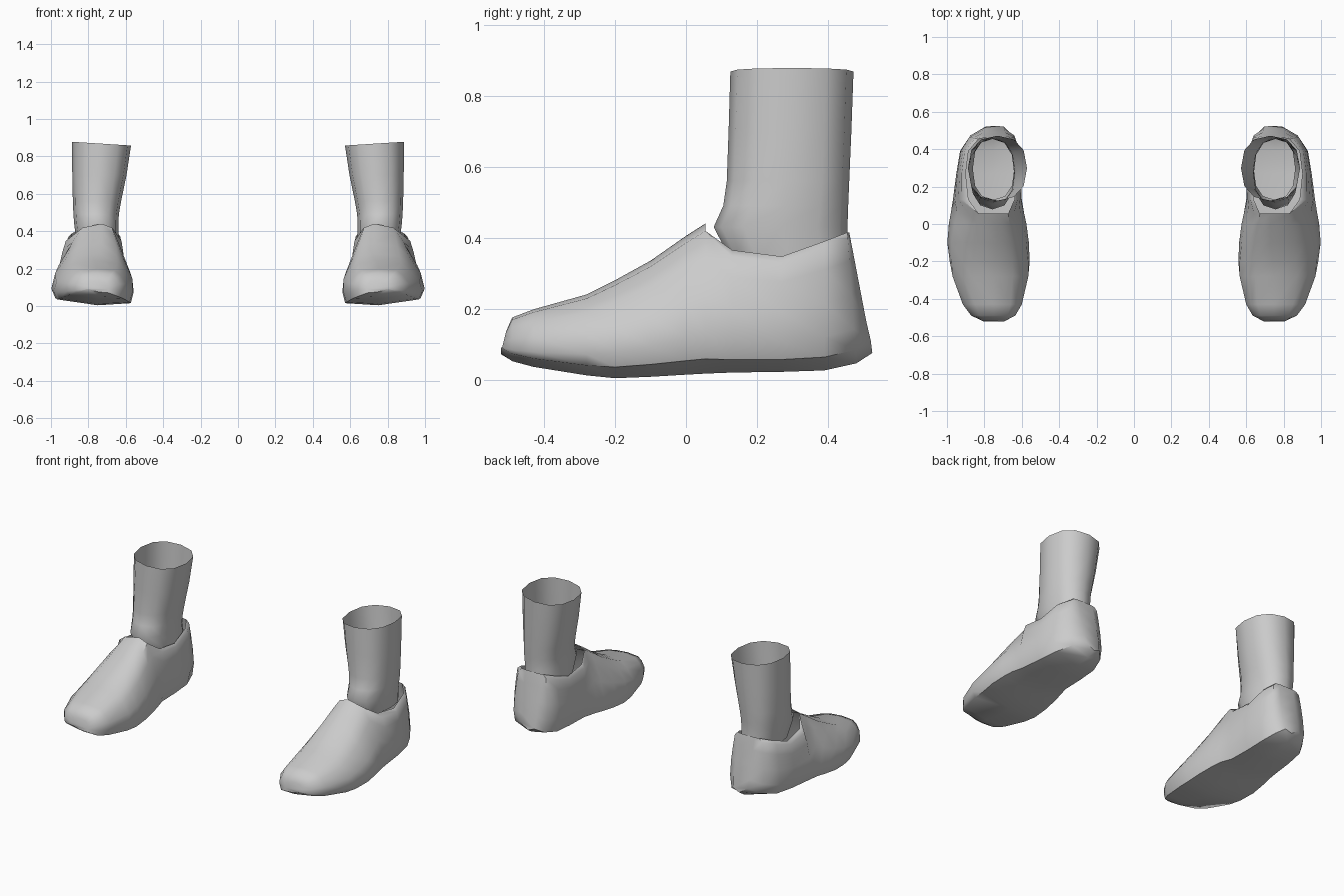
import bpy, bmesh, math

if "Cube" in bpy.data.objects:
    bpy.data.objects.remove(bpy.data.objects["Cube"])

grey = bpy.data.materials.new("plain grey")
grey.diffuse_color = (0.6, 0.6, 0.6, 1)
grey.use_nodes = True
grey.node_tree.nodes["Principled BSDF"].inputs["Base Color"].default_value = grey.diffuse_color


def finish(name, bm, side):
    """Turn a bmesh into a smooth object, mirrored in x when side is -1."""
    for v in bm.verts:
        v.co.x *= side
    bmesh.ops.remove_doubles(bm, verts=bm.verts, dist=0.0005)
    bmesh.ops.recalc_face_normals(bm, faces=bm.faces)
    me = bpy.data.meshes.new(name)
    bm.to_mesh(me)
    bm.free()
    me.materials.append(grey)
    ob = bpy.data.objects.new(name, me)
    bpy.context.collection.objects.link(ob)
    bpy.ops.object.select_all(action='DESELECT')
    ob.select_set(True)
    bpy.context.view_layer.objects.active = ob
    bpy.ops.object.shade_smooth_by_angle(angle=math.radians(50))


# Shoe stations from toe to heel:
# y, lean of top in y, sole z, top z, inner x, outer x, inner rim x, outer rim x, roundness
STATIONS = [
    (-0.522, 0.015, 0.075, 0.135, 0.69, 0.81, 0.75, 0.75, 0.25),
    (-0.490, 0.000, 0.052, 0.175, 0.635, 0.87, 0.75, 0.75, 0.25),
    (-0.430, 0.000, 0.036, 0.198, 0.600, 0.915, 0.75, 0.75, 0.22),
    (-0.280, 0.000, 0.012, 0.240, 0.565, 0.970, 0.75, 0.75, 0.17),
    (-0.200, 0.000, 0.004, 0.280, 0.558, 0.985, 0.74, 0.74, 0.12),
    (-0.100, 0.000, 0.008, 0.335, 0.562, 0.998, 0.73, 0.73, 0.08),
    (0.000, 0.000, 0.014, 0.405, 0.575, 0.990, 0.73, 0.73, 0.04),
    (0.055, 0.000, 0.017, 0.440, 0.587, 0.980, 0.73, 0.73, 0.02),
    (0.130, 0.000, 0.020, 0.365, 0.600, 0.968, 0.640, 0.885, 0.05),
    (0.270, 0.000, 0.022, 0.347, 0.605, 0.950, 0.635, 0.900, 0.05),
    (0.390, 0.000, 0.026, 0.390, 0.610, 0.930, 0.645, 0.885, 0.08),
    (0.480, -0.025, 0.046, 0.415, 0.640, 0.875, 0.680, 0.830, 0.08),
    (0.525, -0.065, 0.075, 0.415, 0.690, 0.800, 0.710, 0.800, 0.05),
]
# one side of the section, from rim to sole: (reach from rim to side, height)
SECTION = [(0, 1), (0.38, 0.95), (0.60, 0.78), (0.84, 0.52), (1, 0.26), (0.92, 0.07)]


def section(y, lean, zb, zt, xi, xo, ri, ro, rnd):
    def half(rim, edge, drop):
        pts = []
        for i, (t, v) in enumerate(SECTION):
            if 0 < i < 4:
                t = min(1, t + rnd)
            z = zb + (zt - zb) * v
            if i == 5:
                z += drop
            pts.append((rim + (edge - rim) * t, y + lean * v, z))
        if i == 5 and abs(ro - ri) > 0.01:      # keep the sole wide under the collar
            pts[5] = (edge + 0.12 * (0.5 * (xi + xo) - edge), pts[5][1], pts[5][2])
        return pts
    bottom = (0.45 * xo + 0.55 * xi, y, zb)
    return half(ro, xo, 0.012) + [bottom] + half(ri, xi, -0.008)[::-1]


def shoe(side, name):
    bm = bmesh.new()
    rows = [[bm.verts.new(p) for p in section(*s)] for s in STATIONS]
    n = len(rows[0])
    for a, b in zip(rows, rows[1:]):
        for i in range(n - 1):
            # leave the collar opening behind the instep
            if a is rows[7] and i in (0, n - 2):
                continue
            bm.faces.new((a[i], a[i + 1], b[i + 1], b[i]))
    # cap the toe and the heel with strips across the section
    for row in (rows[0], rows[-1]):
        m = n // 2
        for i in range(m - 1):
            bm.faces.new((row[i], row[i + 1], row[n - 2 - i], row[n - 1 - i]))
        bm.faces.new((row[m - 1], row[m], row[m + 1]))
    # fill the instep corners down to the first collar points
    a, b = rows[7], rows[8]
    bm.faces.new((a[1], b[1], b[0]))
    bm.faces.new((a[n - 2], b[n - 1], b[n - 2]))
    finish(name, bm, side)


# Leg rings: z, slant of z across x, x min, x max, y min, y max
RINGS = [
    (0.330, 0.00, 0.640, 0.862, 0.130, 0.460),
    (0.430, 0.00, 0.640, 0.875, 0.078, 0.455),
    (0.490, 0.00, 0.637, 0.880, 0.105, 0.457),
    (0.560, 0.00, 0.625, 0.883, 0.115, 0.460),
    (0.700, 0.00, 0.596, 0.886, 0.120, 0.466),
    (0.868, 0.02, 0.572, 0.888, 0.125, 0.472),
]


def leg(side, name, sides=12):
    bm = bmesh.new()
    rows = []
    for z, slant, x0, x1, y0, y1 in RINGS:
        row = []
        for k in range(sides):
            a = math.tau * k / sides
            c, s = (math.copysign(abs(f) ** 0.85, f) for f in (math.cos(a), math.sin(a)))
            row.append(bm.verts.new(((x0 + x1) / 2 + c * (x1 - x0) / 2,
                                     (y0 + y1) / 2 + s * (y1 - y0) / 2,
                                     z + slant * c / 2)))
        rows.append(row)
    for a, b in zip(rows, rows[1:]):
        for k in range(sides):
            j = (k + 1) % sides
            bm.faces.new((a[k], a[j], b[j], b[k]))
    finish(name, bm, side)


for side, label in ((1, "right"), (-1, "left")):
    shoe(side, label + "_shoe")
    leg(side, label + "_leg")
